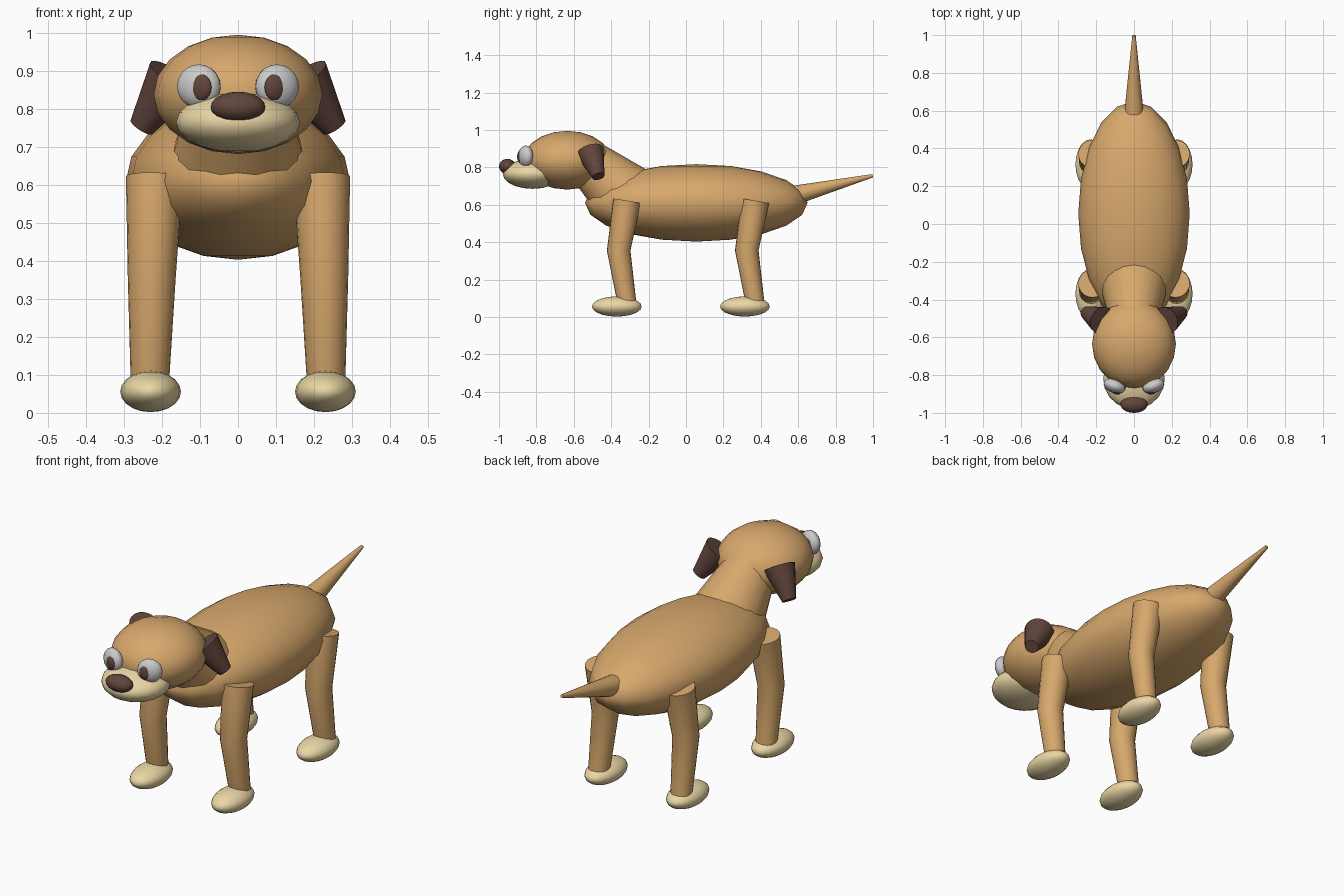
import bpy, bmesh
from math import radians, cos, sin, tau
from mathutils import Vector

if "Cube" in bpy.data.objects:
    bpy.data.objects.remove(bpy.data.objects["Cube"])


def material(name, rgb):
    m = bpy.data.materials.new(name)
    m.diffuse_color = (*rgb, 1)
    m.use_nodes = True
    m.node_tree.nodes["Principled BSDF"].inputs["Base Color"].default_value = m.diffuse_color
    return m


TAN = material("tan", (0.68, 0.39, 0.15))
CREAM = material("cream", (0.83, 0.68, 0.38))
BROWN = material("brown", (0.12, 0.06, 0.045))
WHITE = material("white", (0.9, 0.9, 0.9))


def ellipsoid(name, centre, radii, mat, turn=0):
    bpy.ops.mesh.primitive_uv_sphere_add(segments=20, ring_count=10, radius=1,
                                         location=centre, rotation=(0, 0, turn))
    ob = bpy.context.object
    ob.name = name
    ob.scale = radii
    ob.data.materials.append(mat)
    bpy.ops.object.shade_smooth()
    return ob


def tube(name, path, radii, mat, sides=20):
    """Capped tapering tube through the path points, one ring per point."""
    pts = [Vector(p) for p in path]
    bm = bmesh.new()
    rings = []
    for i, (p, r) in enumerate(zip(pts, radii)):
        t = (pts[min(i + 1, len(pts) - 1)] - pts[max(i - 1, 0)]).normalized()
        u = t.cross(Vector((1, 0, 0))).normalized()
        v = t.cross(u)
        rings.append([bm.verts.new(p + r * (u * cos(tau * k / sides) + v * sin(tau * k / sides)))
                      for k in range(sides)])
    for a, b in zip(rings, rings[1:]):
        for k in range(sides):
            n = (k + 1) % sides
            bm.faces.new((a[k], a[n], b[n], b[k]))
    bm.faces.new(rings[0])
    bm.faces.new(rings[-1])
    bmesh.ops.recalc_face_normals(bm, faces=bm.faces)
    me = bpy.data.meshes.new(name)
    bm.to_mesh(me)
    bm.free()
    me.materials.append(mat)
    ob = bpy.data.objects.new(name, me)
    bpy.context.collection.objects.link(ob)
    bpy.ops.object.select_all(action='DESELECT')
    ob.select_set(True)
    bpy.context.view_layer.objects.active = ob
    bpy.ops.object.shade_smooth_by_angle(angle=radians(40))
    return ob


# Body, neck and tail
ellipsoid("body", (0, 0.055, 0.61), (0.295, 0.595, 0.207), TAN)
tube("neck", [(0, -0.52, 0.825), (0, -0.326, 0.651)], [0.125, 0.18], TAN)
tube("tail", [(0, 0.57, 0.648), (0, 0.998, 0.755)], [0.053, 0.009], TAN)

# Head, muzzle and nose
ellipsoid("head", (0, -0.635, 0.838), (0.222, 0.235, 0.157), TAN)
ellipsoid("muzzle", (0, -0.82, 0.765), (0.163, 0.16, 0.08), CREAM)
ellipsoid("nose", (0, -0.955, 0.805), (0.072, 0.045, 0.04), BROWN)

for s, side in ((-1, "left"), (1, "right")):
    # Eyes and ears
    ellipsoid(f"{side}_eye", (s * 0.103, -0.857, 0.859), (0.06, 0.037, 0.058), WHITE, s * radians(20))
    ellipsoid(f"{side}_pupil", (s * 0.097, -0.885, 0.857), (0.029, 0.016, 0.035), BROWN, s * radians(20))
    tube(f"{side}_ear", [(s * 0.168, -0.512, 0.882), (s * 0.254, -0.468, 0.752)], [0.075, 0.034], BROWN)
    # Legs with bent knees, and paws
    for end, dy in (("front", 0), ("back", 0.685)):
        tube(f"{end}_{side}_leg",
             [(s * 0.22, -0.315 + dy, 0.62), (s * 0.227, -0.36 + dy, 0.355), (s * 0.232, -0.315 + dy, 0.07)],
             [0.075, 0.063, 0.05], TAN)
        ellipsoid(f"{end}_{side}_paw", (s * 0.23, -0.37 + dy, 0.056), (0.08, 0.133, 0.054), CREAM)
